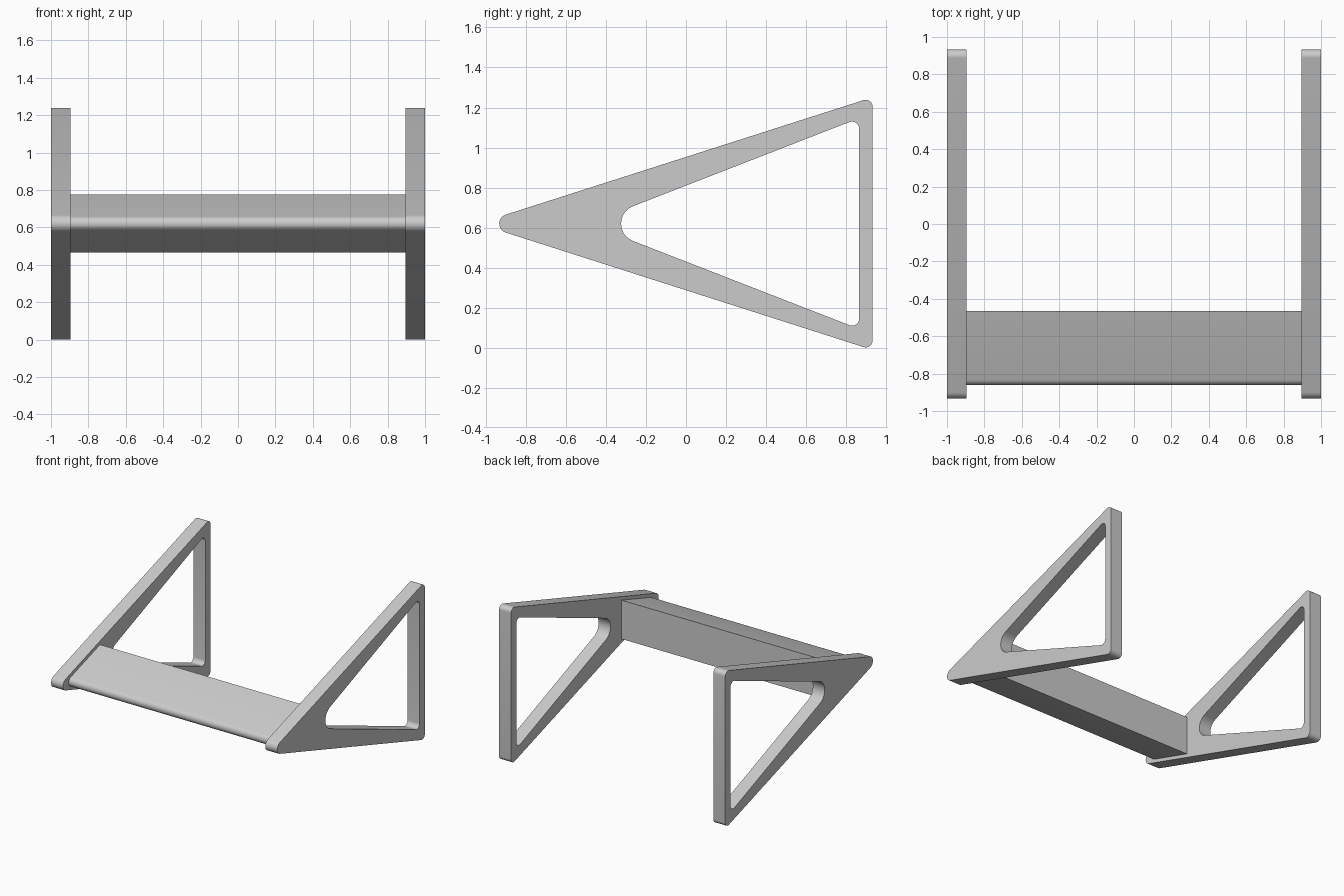
import bpy, bmesh, math
from mathutils import Vector

if "Cube" in bpy.data.objects:
    bpy.data.objects.remove(bpy.data.objects["Cube"])

MID_Z = 0.62
SEG = 10


def rounded_triangle(apex_y, back_y, half_height, tip_r, corner_r):
    """Filleted isosceles triangle in the (y, z) plane, same point count every time."""
    pts = [Vector((apex_y, MID_Z)), Vector((back_y, MID_Z - half_height)),
           Vector((back_y, MID_Z + half_height))]
    radii = [tip_r, corner_r, corner_r]
    out = []
    for i, (p, r) in enumerate(zip(pts, radii)):
        a = (pts[i - 1] - p).normalized()
        b = (pts[(i + 1) % 3] - p).normalized()
        half = a.angle(b) / 2
        centre = p + (a + b).normalized() * (r / math.sin(half))
        t = r / math.tan(half)
        s, e = p + a * t - centre, p + b * t - centre
        a0 = math.atan2(s.y, s.x)
        sweep = math.atan2(s.x * e.y - s.y * e.x, s.dot(e))
        for k in range(SEG + 1):
            ang = a0 + sweep * k / SEG
            out.append(centre + r * Vector((math.cos(ang), math.sin(ang))))
    return out


def finish(name, bm):
    bmesh.ops.recalc_face_normals(bm, faces=bm.faces)
    mesh = bpy.data.meshes.new(name)
    bm.to_mesh(mesh)
    bm.free()
    ob = bpy.data.objects.new(name, mesh)
    bpy.context.collection.objects.link(ob)
    bpy.ops.object.select_all(action='DESELECT')
    ob.select_set(True)
    bpy.context.view_layer.objects.active = ob
    bpy.ops.object.shade_smooth_by_angle(angle=math.radians(25))


def strip(bm, la, lb):
    n = len(la)
    for i in range(n):
        j = (i + 1) % n
        bm.faces.new((la[i], la[j], lb[j], lb[i]))


def loop(bm, profile, x):
    return [bm.verts.new((x, p.x, p.y)) for p in profile]


# Triangular side frames with a rounded triangular opening
outer = rounded_triangle(-1.0406, 0.9325, 0.6314, 0.047, 0.035)
inner = rounded_triangle(-0.488, 0.865, 0.5263, 0.093, 0.035)
for name, x0, x1 in (("left_frame", -1.0, -0.895), ("right_frame", 0.895, 1.0)):
    bm = bmesh.new()
    o0, o1 = loop(bm, outer, x0), loop(bm, outer, x1)
    i0, i1 = loop(bm, inner, x0), loop(bm, inner, x1)
    for la, lb in ((o0, o1), (o1, i1), (i1, i0), (i0, o0)):
        strip(bm, la, lb)
    finish(name, bm)

# Wedge crossbar: rounded front edge, flat back
bar = rounded_triangle(-0.95, -0.465, 0.155, 0.039, 0.0005)
bar = bar[:SEG + 1] + [Vector((-0.465, MID_Z - 0.155)), Vector((-0.465, MID_Z + 0.155))]
bm = bmesh.new()
a, b = loop(bm, bar, -0.895), loop(bm, bar, 0.895)
strip(bm, a, b)
bm.faces.new(a)
bm.faces.new(b)
finish("crossbar", bm)
